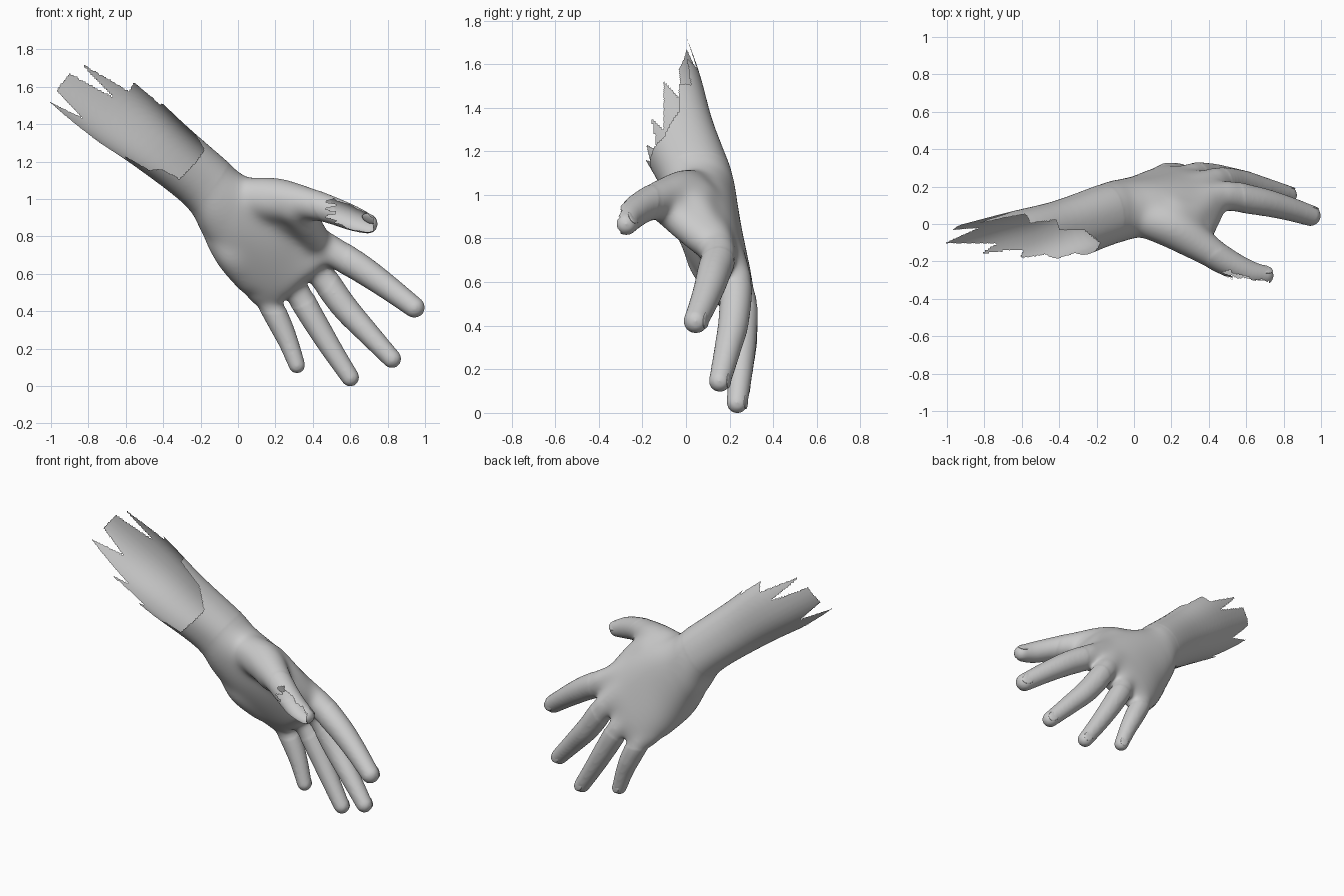
import bpy, bmesh, math
from mathutils import Vector, Matrix

if "Cube" in bpy.data.objects:
    bpy.data.objects.remove(bpy.data.objects["Cube"])


def catmull(pts, n):
    """Smoothly resample a list of equal-length tuples."""
    p = [pts[0]] + list(pts) + [pts[-1]]
    out = []
    for i in range(1, len(p) - 2):
        for k in range(n):
            t = k / n
            out.append([0.5 * (2 * b + (c - a) * t + (2 * a - 5 * b + 4 * c - d) * t * t
                               + (3 * b - a - 3 * c + d) * t ** 3)
                        for a, b, c, d in zip(*p[i - 1:i + 3])])
    out.append(list(pts[-1]))
    return out


def tube(bm, pts):
    """Rounded limb: a dense chain of spheres (x, y, z, radius)."""
    for x, y, z, r in catmull(pts, 9):
        bmesh.ops.create_icosphere(bm, subdivisions=3, radius=r,
                                   matrix=Matrix.Translation((x, y, z)))


def loft(bm, sections, sides=40):
    """Closed oval loft; section = little-finger edge, thumb edge, half thickness."""
    rings = []
    for s in catmull(sections, 6):
        u, r, t = Vector(s[0:3]), Vector(s[3:6]), s[6]
        mid, half = (u + r) / 2, (r - u) / 2
        ring = []
        for k in range(sides):
            a = 2 * math.pi * k / sides
            c, d = math.cos(a), math.sin(a)
            c = math.copysign(abs(c) ** 0.9, c)
            d = math.copysign(abs(d) ** 0.9, d)
            ring.append(bm.verts.new(mid + half * c + Vector((0, t * d, 0))))
        rings.append(ring)
    for a, b in zip(rings, rings[1:]):
        for k in range(sides):
            j = (k + 1) % sides
            bm.faces.new((a[k], a[j], b[j], b[k]))
    bm.faces.new(rings[0][::-1])
    bm.faces.new(rings[-1])


bm = bmesh.new()
# forearm, wrist and palm
loft(bm, [
    (-1.12, -.24, 1.57, -.85, -.20, 1.90, .20),
    (-.82, -.16, 1.36, -.55, -.10, 1.66, .19),
    (-.55, -.08, 1.18, -.30, -.03, 1.42, .178),
    (-.28, .04, .97, -.06, .045, 1.21, .168),
    (-.19, .08, .82, .02, .06, 1.14, .165),
    (-.09, .13, .66, .18, .08, 1.06, .15),
    (.01, .20, .53, .34, .10, .95, .13),
    (.09, .245, .44, .46, .14, .82, .105),
    (.17, .265, .41, .54, .14, .72, .075)])

# fingers from knuckle to tip
fingers = {
    "little": [(.06, .19, .64, .06), (.155, .255, .475, .066), (.22, .265, .35, .063),
               (.27, .26, .24, .054), (.315, .25, .118, .045)],
    "ring": [(.15, .19, .75, .06), (.30, .255, .535, .070), (.405, .26, .36, .066),
             (.50, .25, .205, .058), (.60, .235, .052, .049)],
    "middle": [(.21, .15, .86, .07), (.41, .225, .645, .075), (.56, .22, .44, .072),
               (.69, .19, .295, .062), (.823, .155, .152, .051)],
    "index": [(.26, .11, .91, .07), (.47, .15, .75, .082), (.65, .125, .64, .077),
              (.80, .09, .535, .067), (.943, .045, .427, .057)],
    "thumb": [(.02, .04, 1.02, .10), (.19, -.005, 1.0, .122), (.35, -.11, .985, .092),
              (.49, -.20, .95, .075), (.61, -.26, .905, .068), (.695, -.275, .873, .053)]}
for path in fingers.values():
    tube(bm, path)
# web between thumb and index, and the heel of the palm
tube(bm, [(.30, -.08, .96, .095), (.355, -.02, .89, .085), (.41, .08, .80, .08)])
tube(bm, [(.20, .04, .97, .12), (.29, .04, .92, .11), (.37, .09, .84, .09)])
tube(bm, [(-.10, .08, .82, .085), (-.03, .10, .71, .10), (.06, .18, .58, .085)])

mesh = bpy.data.meshes.new("raw_hand")
bm.to_mesh(mesh)
bm.free()
raw = bpy.data.objects.new("raw_hand", mesh)
bpy.context.collection.objects.link(raw)

# fuse everything into one smooth skin
m = raw.modifiers.new("fuse", 'REMESH')
m.mode = 'VOXEL'
m.voxel_size = 0.009
m = raw.modifiers.new("soften", 'SMOOTH')
m.factor = 0.5
m.iterations = 12
bpy.context.view_layer.update()
skin = bpy.data.meshes.new_from_object(raw.evaluated_get(bpy.context.evaluated_depsgraph_get()))
bpy.data.objects.remove(raw)

# torn forearm edge: (angle around the arm, remaining length)
TEAR = [(-155, .95), (-140, .74), (-125, .94), (-88, .93), (-74, .66), (-64, .92),
        (-52, .62), (-33, .64), (-28, .46), (-12, .46), (0, .28), (35, .16),
        (115, .18), (121, .30), (138, .33), (147, .49), (156, .45), (164, .52),
        (172, .71), (181, .60), (190, .73), (205, .95)]
ORIGIN = Vector((-.16, .03, 1.08))
AXIS = Vector((-.825, -.245, .655)).normalized()
SIDE = Vector((.64, 0, .77))


def torn(p):
    s = (p - ORIGIN).dot(AXIS)
    if s < 0.1:
        return False
    q = p - ORIGIN - AXIS * s
    a = math.degrees(math.atan2(-q.y, q.dot(SIDE)))
    if a < -155:
        a += 360
    for (a0, e0), (a1, e1) in zip(TEAR, TEAR[1:]):
        if a0 <= a <= a1:
            return s > e0 + (e1 - e0) * (a - a0) / (a1 - a0)
    return False


def thumb_gap(f):
    c = f.calc_center_median()
    jag = .03 * math.sin(c.z * 150)
    return c.y < -.2 and .5 + jag < c.x < .72 and f.normal.y < -.5 + jag * 3


bm = bmesh.new()
bm.from_mesh(skin)
# blend the palm and knuckles more strongly than the fingers
for centre, radius, rounds in (((.18, .12, .80), .34, 40), ((.16, .1, .82), .44, 25)):
    near = [v for v in bm.verts if (v.co - Vector(centre)).length < radius]
    for _ in range(rounds):
        bmesh.ops.smooth_vert(bm, verts=near, factor=0.5, use_axis_x=True,
                              use_axis_y=True, use_axis_z=True)
bm.normal_update()
gone = [f for f in bm.faces if torn(f.calc_center_median()) or thumb_gap(f)]
bmesh.ops.delete(bm, geom=gone, context='FACES')
low = min(v.co.z for v in bm.verts)
bmesh.ops.translate(bm, verts=bm.verts, vec=(0, 0, -low))
for f in bm.faces:
    f.smooth = True
bm.to_mesh(skin)
bm.free()
hand = bpy.data.objects.new("hand_and_forearm", skin)
bpy.context.collection.objects.link(hand)

# fingernails lying on the back of each tip
for name, path in fingers.items():
    tip, prev = Vector(path[-1][:3]), Vector(path[-2][:3])
    r = path[-1][3]
    along = (tip - prev).normalized()
    up = Vector((.2, .7, .6)) if name == "thumb" else Vector((.15, 1, .1))
    up = (up - along * up.dot(along)).normalized()
    across = along.cross(up)
    rot = Matrix((across, along, up)).transposed().to_4x4()
    loc = tip + up * r * 0.82 - along * r * 0.15 - Vector((0, 0, low))
    nb = bmesh.new()
    bmesh.ops.create_uvsphere(nb, u_segments=20, v_segments=10, radius=1,
                              matrix=Matrix.Translation(loc) @ rot
                              @ Matrix.Diagonal((r * .6, r * .8, r * .15, 1)))
    for f in nb.faces:
        f.smooth = True
    me = bpy.data.meshes.new(name + "_nail")
    nb.to_mesh(me)
    nb.free()
    bpy.context.collection.objects.link(bpy.data.objects.new(name + "_nail", me))
